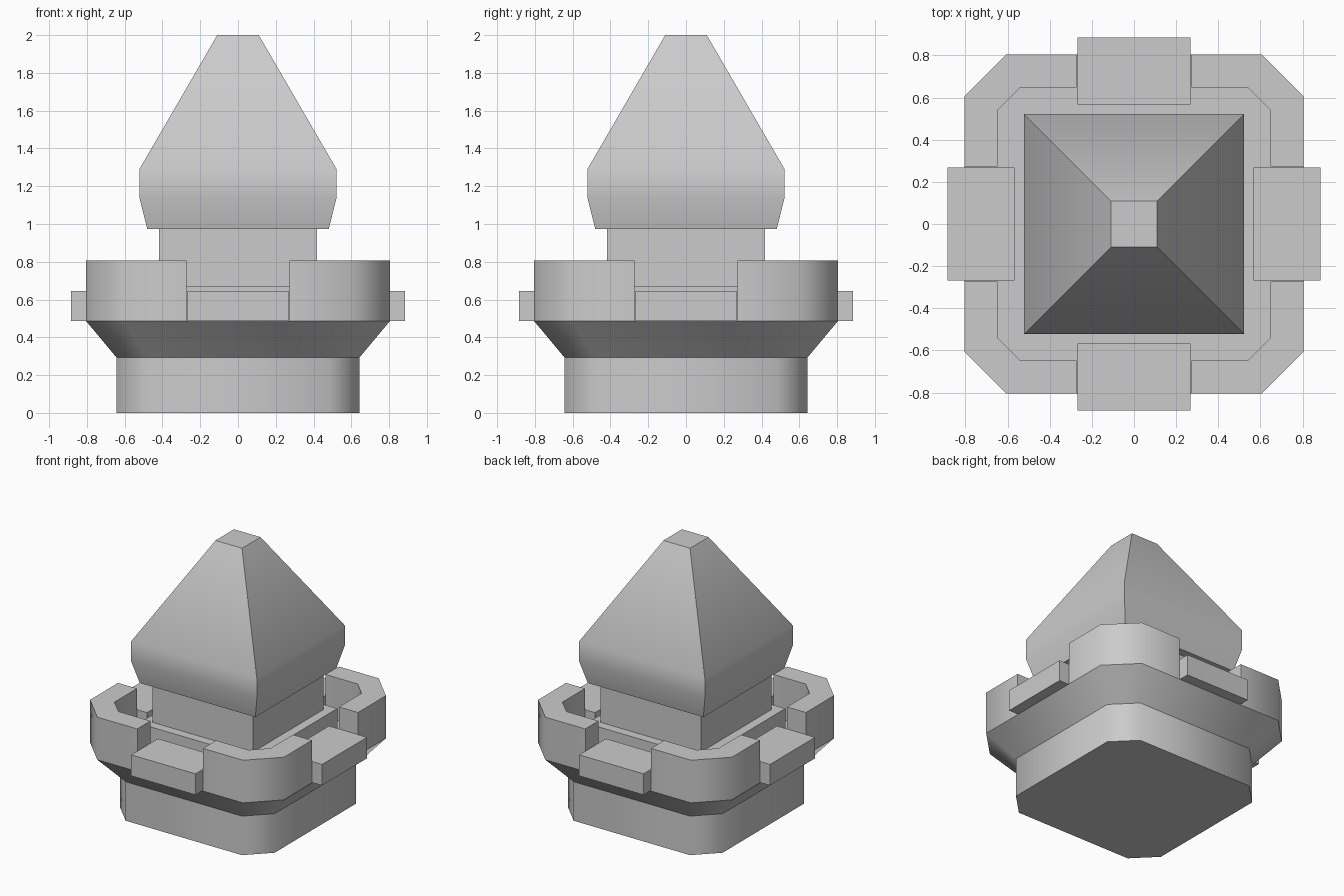
import bpy, bmesh
from math import radians, pi
from mathutils import Matrix

if "Cube" in bpy.data.objects:
    bpy.data.objects.remove(bpy.data.objects["Cube"])


def finish(bm, name, smooth=True):
    bmesh.ops.recalc_face_normals(bm, faces=bm.faces)
    mesh = bpy.data.meshes.new(name)
    bm.to_mesh(mesh)
    bm.free()
    ob = bpy.data.objects.new(name, mesh)
    bpy.context.collection.objects.link(ob)
    if smooth:
        bpy.ops.object.select_all(action='DESELECT')
        bpy.context.view_layer.objects.active = ob
        ob.select_set(True)
        bpy.ops.object.shade_smooth_by_angle(angle=radians(50))
    return ob


def outline(h, c):
    # square of half-width h with corners cut back to c (c == h: plain square)
    pts = []
    for sx, sy in ((1, 1), (-1, 1), (-1, -1), (1, -1)):
        pair = [(sx * h, sy * c), (sx * c, sy * h)]
        if c == h:
            pair = pair[:1]
        pts += pair if sx * sy > 0 else pair[::-1]
    return pts


def loft(name, sections, sharp_rings=False):
    bm = bmesh.new()
    rings = [[bm.verts.new((x, y, z)) for x, y in outline(h, c)]
             for h, c, z in sections]
    n = len(rings[0])
    for a, b in zip(rings, rings[1:]):
        for i in range(n):
            j = (i + 1) % n
            bm.faces.new((a[i], a[j], b[j], b[i]))
    bm.faces.new(rings[0])
    bm.faces.new(rings[-1])
    if sharp_rings:
        for e in bm.edges:
            if abs(e.verts[0].co.z - e.verts[1].co.z) < 1e-5:
                e.smooth = False
    return finish(bm, name)


def box(name, x0, x1, y0, y1, z0, z1, turn=0.0):
    bm = bmesh.new()
    bmesh.ops.create_cube(bm, size=1)
    bm.transform(Matrix.Rotation(turn, 4, 'Z')
                 @ Matrix.Translation(((x0 + x1) / 2, (y0 + y1) / 2, (z0 + z1) / 2))
                 @ Matrix.Diagonal((x1 - x0, y1 - y0, z1 - z0, 1)))
    return finish(bm, name, smooth=False)


# Foot and flared underside
loft("base", [(0.643, 0.483, 0), (0.643, 0.483, 0.293), (0.805, 0.605, 0.487)],
     sharp_rings=True)

# Rim corners and the ledge blocks in the gaps between them
CORNER = [(0.273, 0.805), (0.605, 0.805), (0.805, 0.605), (0.805, 0.273),
          (0.648, 0.273), (0.648, 0.54), (0.54, 0.648), (0.273, 0.648)]
for k in range(4):
    turn = k * pi / 2
    bm = bmesh.new()
    face = bm.faces.new([bm.verts.new((x, y, 0.487)) for x, y in CORNER])
    top = bmesh.ops.extrude_face_region(bm, geom=[face], use_keep_orig=True)["geom"]
    bmesh.ops.translate(bm, vec=(0, 0, 0.32),
                        verts=[v for v in top if isinstance(v, bmesh.types.BMVert)])
    bm.transform(Matrix.Rotation(turn, 4, 'Z'))
    finish(bm, f"rim_corner_{k + 1}")
    box(f"ledge_block_{k + 1}", 0.568, 0.885, -0.267, 0.267, 0.487, 0.645, turn)

# Plinth and shaft
box("plinth", -0.485, 0.485, -0.485, 0.485, 0.487, 0.67)
box("shaft", -0.417, 0.417, -0.417, 0.417, 0.67, 0.975)

# Pointed cap
loft("cap", [(h, h, z) for h, z in
             ((0.48, 0.973), (0.522, 1.14), (0.522, 1.29), (0.11, 2.0))])
